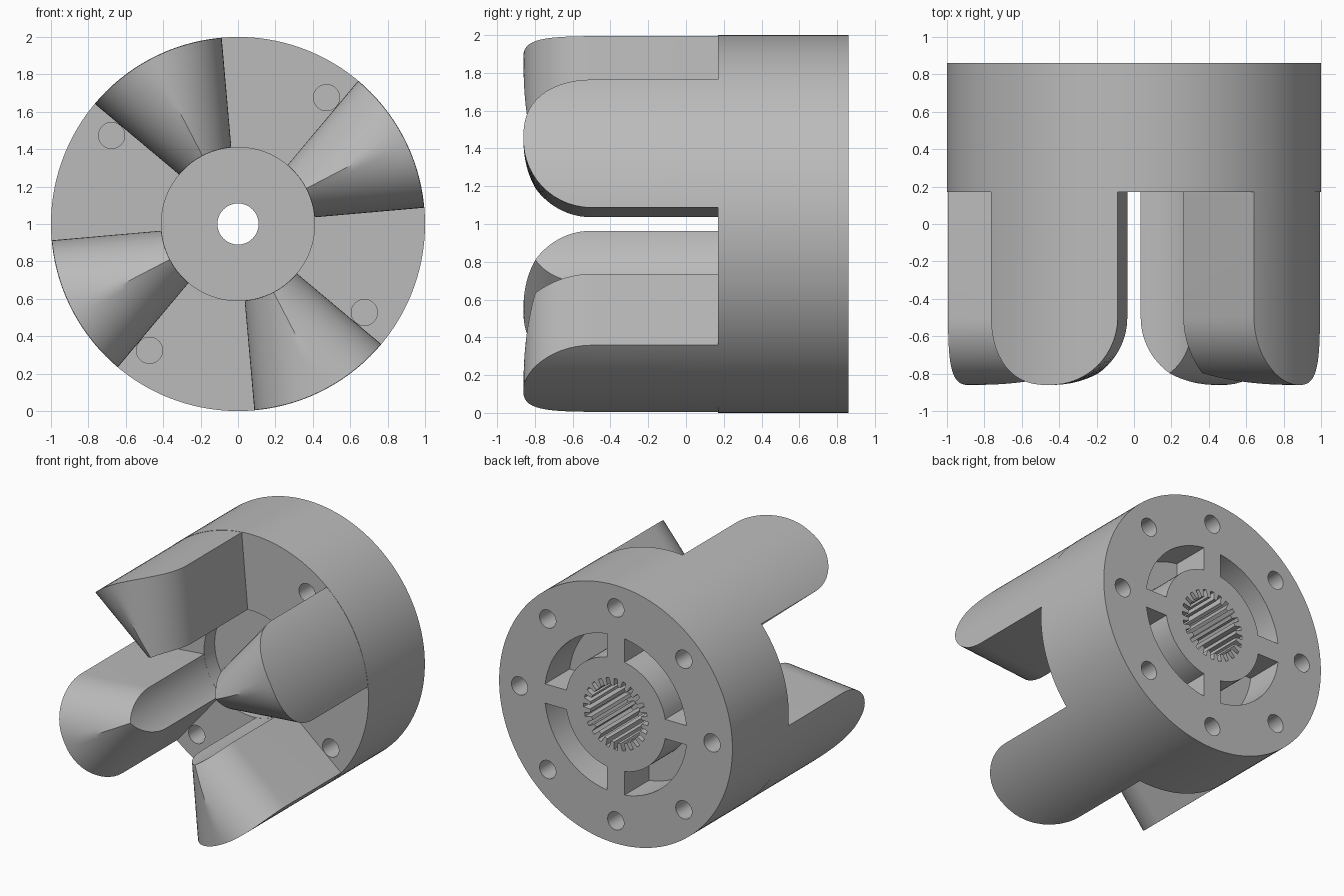
import bpy, bmesh
from math import sin, cos, asin, pi, radians, sqrt

cube = bpy.data.objects.get("Cube")
if cube:
    bpy.data.objects.remove(cube, do_unlink=True)

AXIS_Z = 1.0
BACK, SHOULDER, TIP = 0.86, 0.17, -0.86   # positions along y
BORE = 0.41                               # inner radius of the jaws
ROUND = 0.36                              # rounding of the jaw ends
HALF = radians(22.5)                      # half angle of a jaw

steel = bpy.data.materials.new("steel_grey")
steel.use_nodes = True
GREY = (0.5, 0.5, 0.5, 1)
steel.diffuse_color = GREY
steel.node_tree.nodes["Principled BSDF"].inputs["Base Color"].default_value = GREY


def finish(name, bm):
    bmesh.ops.recalc_face_normals(bm, faces=bm.faces)
    mesh = bpy.data.meshes.new(name)
    bm.to_mesh(mesh)
    bm.free()
    mesh.materials.append(steel)
    obj = bpy.data.objects.new(name, mesh)
    bpy.context.collection.objects.link(obj)
    return obj


def select(obj):
    bpy.ops.object.select_all(action='DESELECT')
    obj.select_set(True)
    bpy.context.view_layer.objects.active = obj


def smooth(obj):
    select(obj)
    bpy.ops.object.shade_smooth_by_angle(angle=radians(30))


def polar(r, a):
    return r * cos(a), r * sin(a)


def circle(r, n, centre=(0, 0)):
    return [(centre[0] + r * cos(2 * pi * i / n), centre[1] + r * sin(2 * pi * i / n))
            for i in range(n)]


def prism(name, outline, y0, y1):
    """Extrude an (x, z) outline along y."""
    bm = bmesh.new()
    face = bm.faces.new([bm.verts.new((x, y0, AXIS_Z + z)) for x, z in outline])
    ext = bmesh.ops.extrude_face_region(bm, geom=[face])
    for v in ext["geom"]:
        if isinstance(v, bmesh.types.BMVert):
            v.co.y = y1
    return finish(name, bm)


def cut(body, outline, y0, y1):
    cutter = prism("cutter", outline, y0, y1)
    cutter.hide_render = True
    mod = body.modifiers.new("cut", 'BOOLEAN')
    mod.operation, mod.solver, mod.object = 'DIFFERENCE', 'EXACT', cutter
    select(body)
    bpy.ops.object.modifier_apply(modifier=mod.name)
    bpy.data.objects.remove(cutter, do_unlink=True)


def slot_outline(quarter, r_in=0.43, r_out=0.61, spoke=0.075, n=16):
    """Curved pocket between two straight-sided spokes."""
    pts = []
    for r, order in ((r_out, range(n + 1)), (r_in, range(n, -1, -1))):
        a = asin(spoke / r)
        pts += [polar(r, quarter * pi / 2 + a + (pi / 2 - 2 * a) * i / n) for i in order]
    return pts


def spline_outline(teeth=24, r_in=0.22, r_out=0.275):
    pts = []
    step = 2 * pi / teeth
    for k in range(teeth):
        for r, f in ((r_in, -0.28), (r_out, -0.2), (r_out, 0.2), (r_in, 0.28)):
            pts.append(polar(r, (k + f) * step))
    return pts


# Drum with front recess, splined bore and through hole
drum = prism("drum", circle(1.0, 128), SHOULDER, BACK)
cut(drum, circle(BORE, 96), SHOULDER - 0.1, SHOULDER + 0.13)
cut(drum, spline_outline(), SHOULDER + 0.21, BACK + 0.1)
cut(drum, circle(0.11, 48), SHOULDER, BACK)

# Curved pockets and blind bolt holes in the back
for q in range(4):
    cut(drum, slot_outline(q), BACK - 0.3, BACK + 0.1)
for k in range(8):
    cut(drum, circle(0.07, 32, polar(0.825, k * pi / 4)), BACK - 0.25, BACK + 0.1)

# Blind holes in the front, one in each gap
for q in range(4):
    cut(drum, circle(0.07, 32, polar(0.825, radians(55) + q * pi / 2)),
        SHOULDER - 0.1, SHOULDER + 0.25)
smooth(drum)


# Wedge-shaped jaws whose flanks round over into the tip
def jaw(name, mid, n=14, rows=12):
    edge = [HALF * (1 - cos(pi / 2 * i / n)) for i in range(n + 1)]
    angles = [-HALF + e for e in edge] + [HALF - e for e in reversed(edge[:-1])]
    bm = bmesh.new()
    grid = []
    for j in range(rows + 1):
        r = BORE + 0.001 + (0.997 - BORE) * j / rows
        row = []
        for a in angles:
            d = min(r * sin(HALF - abs(a)), ROUND)
            y = TIP + ROUND - sqrt(max(0, ROUND ** 2 - (ROUND - d) ** 2))
            x, z = polar(r, mid + a)
            row.append(bm.verts.new((x, y, AXIS_Z + z)))
        grid.append(row)
    for lower, upper in zip(grid, grid[1:]):
        for i in range(len(angles) - 1):
            bm.faces.new((lower[i], lower[i + 1], upper[i + 1], upper[i]))
    # Walls run back into the drum
    rim = [e for e in bm.edges if e.is_boundary]
    ext = bmesh.ops.extrude_edge_only(bm, edges=rim)
    for v in ext["geom"]:
        if isinstance(v, bmesh.types.BMVert):
            v.co.y = SHOULDER + 0.02
    bmesh.ops.holes_fill(bm, edges=[e for e in bm.edges if e.is_boundary])
    smooth(finish(name, bm))


for q in range(4):
    jaw(f"jaw_{q + 1}", radians(27.5) + q * pi / 2)
